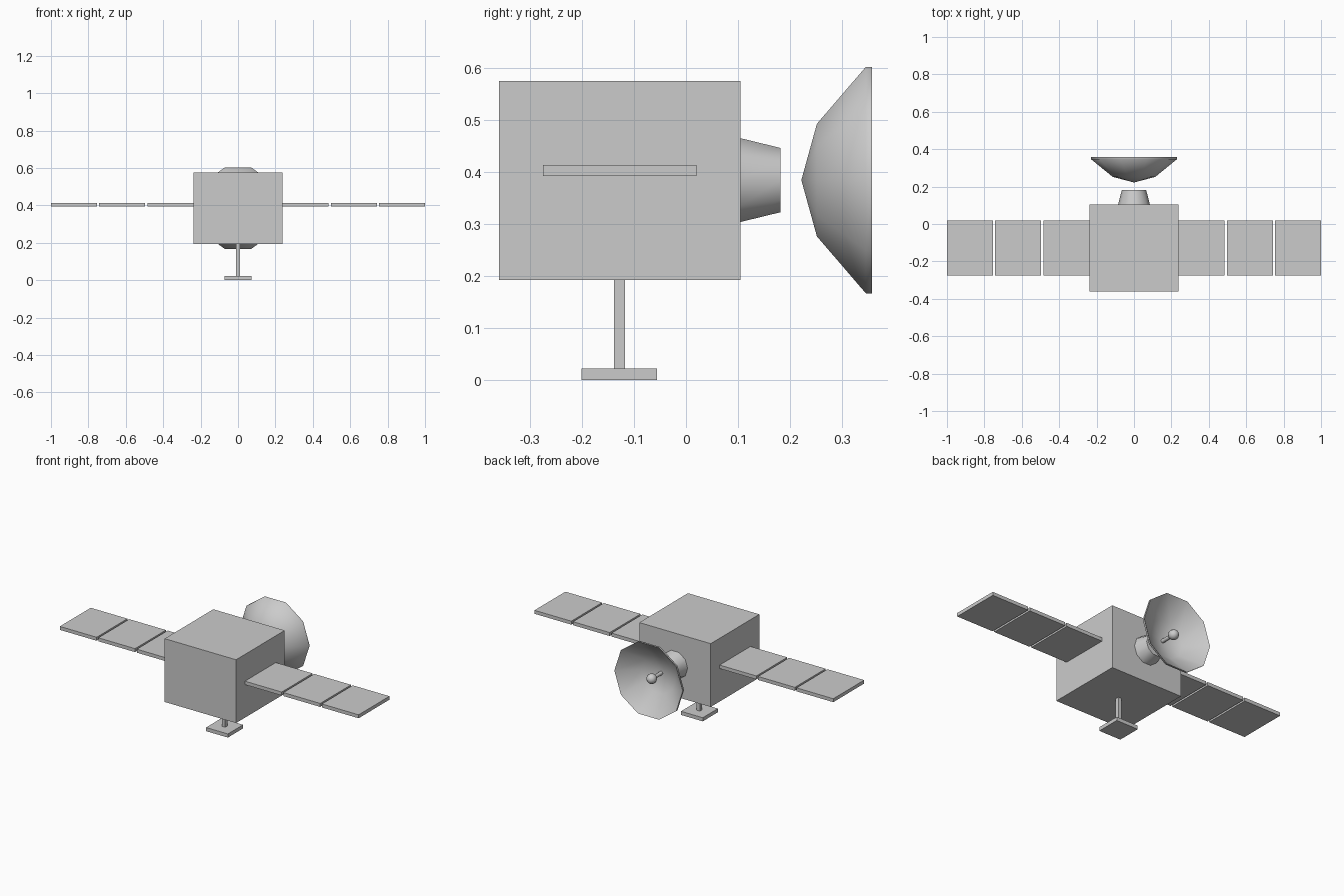
import bpy, math

if "Cube" in bpy.data.objects:
    bpy.data.objects.remove(bpy.data.objects["Cube"])

AXIS_Z = 0.385
SIDES = 10


def box(name, lo, hi):
    bpy.ops.mesh.primitive_cube_add(size=1, location=[(a + b) / 2 for a, b in zip(lo, hi)])
    ob = bpy.context.object
    ob.name = name
    ob.scale = [b - a for a, b in zip(lo, hi)]
    bpy.ops.object.transform_apply(location=False, rotation=False, scale=True)
    return ob


def lathe(name, profile, sides=SIDES, angle=50):
    """Revolve (radius, y) points about the dish axis; radius 0 makes a pole."""
    verts, faces, rings = [], [], []
    for r, y in profile:
        start = len(verts)
        n = sides if r > 0 else 1
        for i in range(n):
            a = 2 * math.pi * i / sides
            verts.append((r * math.cos(a), y, AXIS_Z + r * math.sin(a)))
        rings.append([start + i % n for i in range(sides)])
    for a, b in zip(rings, rings[1:]):
        for i in range(sides):
            j = (i + 1) % sides
            faces.append(list(dict.fromkeys((a[i], b[i], b[j], a[j]))))
    me = bpy.data.meshes.new(name)
    me.from_pydata(verts, [], faces)
    me.update()
    ob = bpy.data.objects.new(name, me)
    bpy.context.collection.objects.link(ob)
    bpy.ops.object.select_all(action='DESELECT')
    ob.select_set(True)
    bpy.context.view_layer.objects.active = ob
    # consistent outward normals
    bpy.ops.object.mode_set(mode='EDIT')
    bpy.ops.mesh.select_all(action='SELECT')
    bpy.ops.mesh.normals_make_consistent(inside=False)
    bpy.ops.object.mode_set(mode='OBJECT')
    bpy.ops.object.shade_smooth_by_angle(angle=math.radians(angle))
    return ob


# main body
box("body", (-0.239, -0.36, 0.193), (0.239, 0.105, 0.576))

# solar panels, three per side
for side, label in ((1, "right"), (-1, "left")):
    for k in range(3):
        x0 = 0.239 + k * 0.2575
        xs = sorted((side * x0, side * (x0 + 0.246)))
        box(f"solar_panel_{label}_{k + 1}", (xs[0], -0.275, 0.393), (xs[1], 0.02, 0.414))

# stand under the body
box("stand_rod", (-0.011, -0.139, 0.022), (0.011, -0.117, 0.193))
box("stand_foot", (-0.073, -0.201, 0.0), (0.073, -0.056, 0.022))

# tapered dish mount on the back of the body
lathe("dish_mount", [(0, 0.104), (0.085, 0.104), (0.065, 0.182), (0, 0.182)])

# ten-sided dish: outer shell, thin rim, inner shell
lathe("dish", [(0, 0.222), (0.114, 0.252), (0.229, 0.346),
               (0.229, 0.358), (0.114, 0.264), (0, 0.234)])

# feed rod and bulb inside the dish
lathe("feed_rod", [(0, 0.228), (0.011, 0.228), (0.011, 0.32), (0, 0.32)], 8)
R = 0.03
lathe("feed_bulb", [(R * math.sin(math.pi * i / 6) if 0 < i < 6 else 0,
                     0.328 - R * math.cos(math.pi * i / 6)) for i in range(7)])
